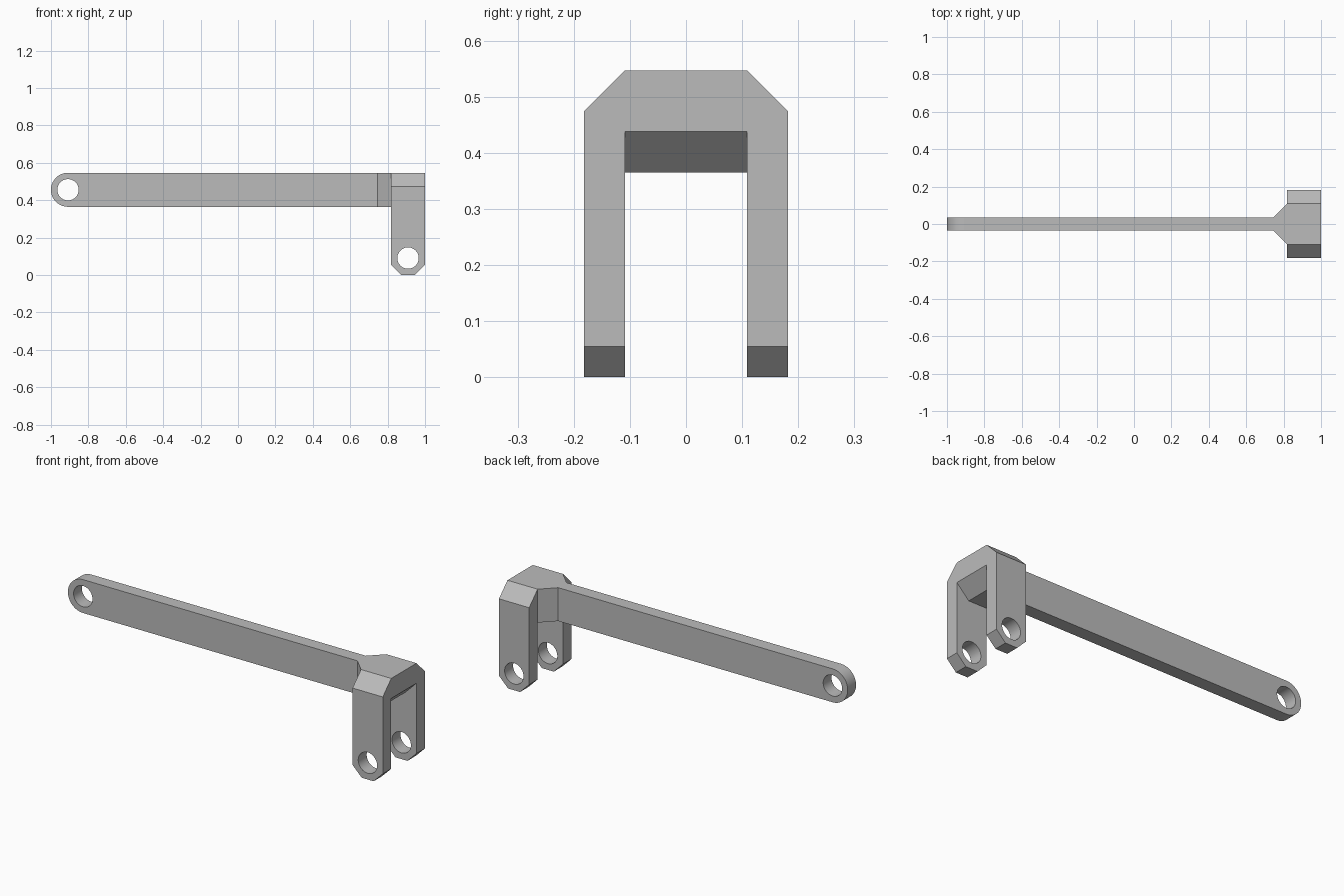
import bpy
import bmesh
from math import cos, sin, pi, radians

old = bpy.data.objects.get("Cube")
if old:
    bpy.data.objects.remove(old, do_unlink=True)

TOP, BOTTOM = 0.547, 0.365      # arm height range
R = (TOP - BOTTOM) / 2          # rounded end radius
MID = BOTTOM + R
ARM, INNER, OUTER = 0.036, 0.109, 0.182   # half widths in y
BACK = 0.818                    # inner x of the yoke
NECK = BACK - (INNER - ARM)
PIN_X = 1 - R
HOLE = 0.057

grey = bpy.data.materials.new("plain grey")
grey.use_nodes = True
grey.diffuse_color = (0.5, 0.5, 0.5, 1)
grey.node_tree.nodes["Principled BSDF"].inputs["Base Color"].default_value = (0.5, 0.5, 0.5, 1)


def prism(name, points, axis, low, high):
    """Extrude a 2D outline along an axis; the outline uses the other two axes in order."""
    bm = bmesh.new()
    verts = []
    for p in points:
        co = list(p)
        co.insert("xyz".index(axis), low)
        verts.append(bm.verts.new(co))
    face = bm.faces.new(verts)
    moved = bmesh.ops.extrude_face_region(bm, geom=[face])["geom"]
    for v in moved:
        if isinstance(v, bmesh.types.BMVert):
            v.co["xyz".index(axis)] = high
    bmesh.ops.recalc_face_normals(bm, faces=bm.faces)
    mesh = bpy.data.meshes.new(name)
    bm.to_mesh(mesh)
    bm.free()
    mesh.materials.append(grey)
    obj = bpy.data.objects.new(name, mesh)
    bpy.context.collection.objects.link(obj)
    return obj


def arc(x, z, r, start, end, steps):
    angles = [start + (end - start) * i / steps for i in range(steps + 1)]
    return [(x + r * cos(a), z + r * sin(a)) for a in angles]


def combine(target, tool, operation):
    """Apply a boolean and discard the tool object."""
    mod = target.modifiers.new("combine", "BOOLEAN")
    mod.operation, mod.solver, mod.object = operation, "EXACT", tool
    tool.hide_render = True
    graph = bpy.context.evaluated_depsgraph_get()
    mesh = bpy.data.meshes.new_from_object(target.evaluated_get(graph))
    target.modifiers.clear()
    target.data = mesh
    bpy.data.objects.remove(tool, do_unlink=True)


def drill(target, x, z):
    combine(target, prism("hole_cutter", arc(x, z, HOLE, 0, 2 * pi, 48)[:-1], "y", -0.5, 0.5), "DIFFERENCE")


# Forked yoke with chamfered shoulders
half = [(INNER, BOTTOM), (INNER, 0), (OUTER, 0), (OUTER, 0.474), (INNER, TOP)]
yoke = prism("lever_arm", half + [(-y, z) for y, z in reversed(half)], "x", BACK, 1)

# Sloped relief under the bridge
slope = INNER - ARM
combine(yoke, prism("relief_cutter", [(1 - slope, BOTTOM), (1.05, BOTTOM + slope + 0.05), (1.05, 0.3),
                                      (1 - slope, 0.3)], "y", -INNER, INNER), "DIFFERENCE")

# Chamfered lower corners of both legs
for edge, s in ((BACK, 1), (1, -1)):
    tri = [(edge - s * 0.05, -0.05), (edge + s * 0.105, -0.05), (edge - s * 0.05, 0.105)]
    combine(yoke, prism("corner_cutter", tri, "y", -0.5, 0.5), "DIFFERENCE")
drill(yoke, PIN_X, R)

# Flared neck between the arm and the yoke
flare = [(NECK, ARM), (BACK, INNER), (PIN_X, INNER)]
neck = prism("neck", flare + [(x, -y) for x, y in reversed(flare)], "z", BOTTOM, TOP)
combine(yoke, neck, "UNION")

# Long arm with a rounded, drilled end
outline = arc(-1 + R, MID, R, pi / 2, 3 * pi / 2, 32) + [(BACK, BOTTOM), (BACK, TOP)]
arm = prism("arm", outline, "y", -ARM, ARM)
drill(arm, -1 + R, MID)
combine(yoke, arm, "UNION")

# Smooth the round surfaces only
bpy.ops.object.select_all(action="DESELECT")
yoke.select_set(True)
bpy.context.view_layer.objects.active = yoke
bpy.ops.object.shade_smooth_by_angle(angle=radians(30))
for poly in yoke.data.polygons:
    if poly.area > 0.003:
        poly.use_smooth = False
